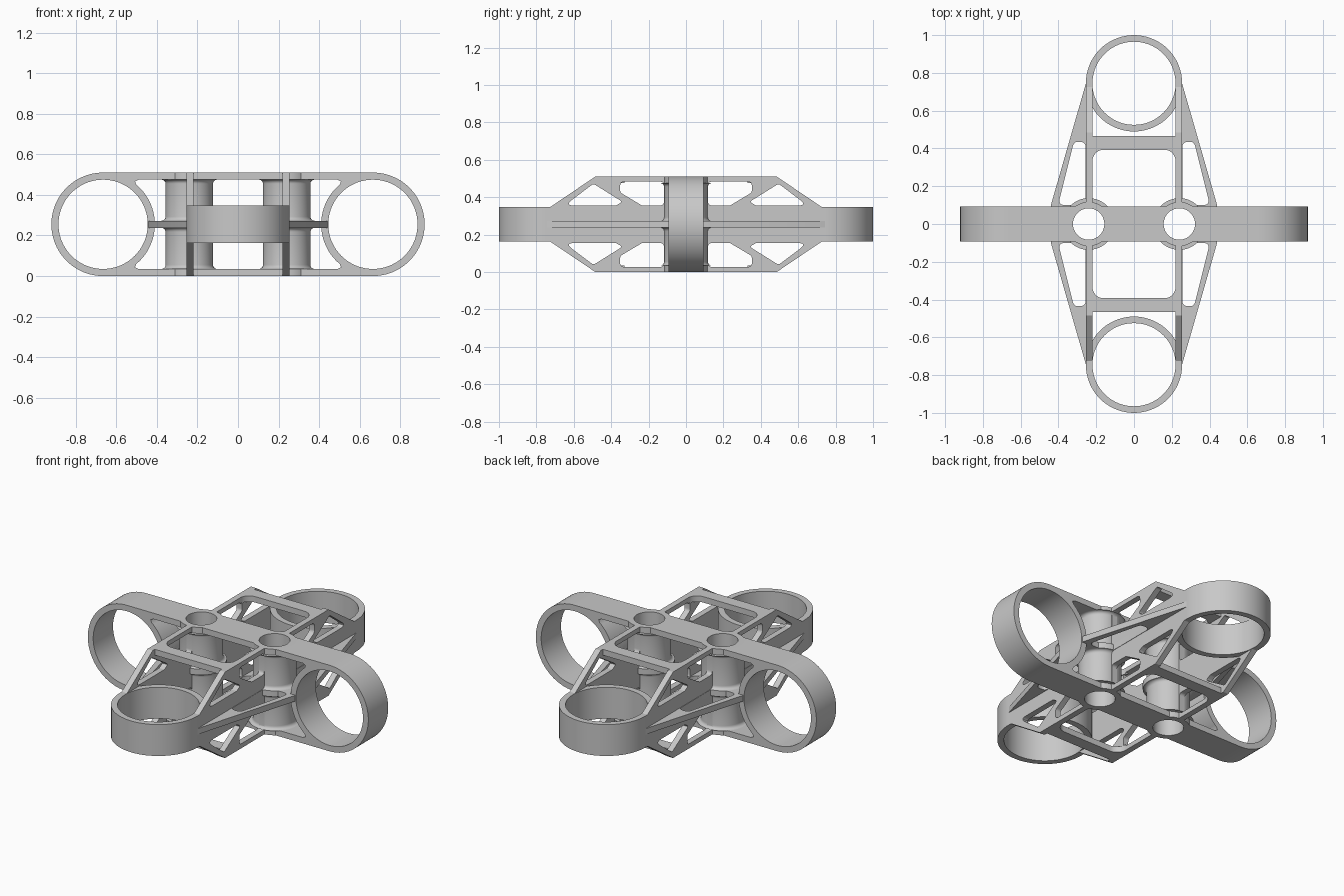
import bpy, bmesh, math
from mathutils import Matrix, Vector

cube = bpy.data.objects.get("Cube")
if cube:
    bpy.data.objects.remove(cube, do_unlink=True)

HEIGHT, MID, T = 0.51, 0.255, 0.035      # overall height, middle height, wall thickness
HALF = 0.093                             # half width of the ring bands
R_OUT, R_IN = 0.255, 0.22                # big rings
ARM_X, HOOP_Y, COL_X = 0.665, 0.745, 0.24

grey = bpy.data.materials.new("light grey")
grey.use_nodes = True
grey.diffuse_color = (0.58, 0.58, 0.58, 1)
grey.node_tree.nodes["Principled BSDF"].inputs["Base Color"].default_value = grey.diffuse_color

FLAT = Matrix.Identity(4)
FACING_Y = Matrix.Rotation(math.pi / 2, 4, "X")
FACING_X = Matrix(((0, 0, 1, 0), (1, 0, 0, 0), (0, 1, 0, 0), (0, 0, 0, 1)))


def arc(cx, cy, r, start, end, n=32):
    angles = [math.radians(start + (end - start) * i / n) for i in range(n + 1)]
    return [(cx + r * math.cos(a), cy + r * math.sin(a)) for a in angles]


def circle(cx, cy, r, n=72):
    return arc(cx, cy, r, 0, 360, n)[:-1]


def rounded(points, radius, n=6):
    """Polygon with every corner softened."""
    out = []
    for i, p in enumerate(points):
        p, a, b = Vector(p), Vector(points[i - 1]), Vector(points[(i + 1) % len(points)])
        u, v = (a - p).normalized(), (b - p).normalized()
        reach = radius / math.tan(u.angle(v) / 2)
        reach = min(reach, (a - p).length * 0.45, (b - p).length * 0.45)
        s, e = p + u * reach, p + v * reach
        for k in range(n + 1):
            t = k / n
            out.append(tuple(s * (1 - t) ** 2 + p * 2 * t * (1 - t) + e * t * t))
    return out


def link(name, mesh):
    obj = bpy.data.objects.new(name, mesh)
    bpy.context.collection.objects.link(obj)
    mesh.materials.clear()
    mesh.materials.append(grey)
    return obj


def prism(name, loops, depth, frame, offset):
    """Extrude an outline (first loop) with holes (other loops)."""
    curve = bpy.data.curves.new(name, "CURVE")
    curve.dimensions, curve.fill_mode, curve.extrude = "2D", "BOTH", depth / 2
    for loop in loops:
        spline = curve.splines.new("POLY")
        spline.points.add(len(loop) - 1)
        for point, (x, y) in zip(spline.points, loop):
            point.co = (x, y, 0, 1)
        spline.use_cyclic_u = True
    temp = bpy.data.objects.new(name + "_outline", curve)
    bpy.context.collection.objects.link(temp)
    bpy.context.view_layer.update()
    mesh = bpy.data.meshes.new_from_object(temp.evaluated_get(bpy.context.evaluated_depsgraph_get()))
    bpy.data.objects.remove(temp, do_unlink=True)
    mesh.transform(Matrix.Translation(offset) @ frame)
    bm = bmesh.new()
    bm.from_mesh(mesh)
    bmesh.ops.remove_doubles(bm, verts=bm.verts, dist=1e-5)
    bmesh.ops.recalc_face_normals(bm, faces=bm.faces)
    bm.to_mesh(mesh)
    bm.free()
    return link(name, mesh)


def lathe(name, profile, x, n=64):
    """Spin a closed (radius, height) profile about a vertical axis."""
    bm = bmesh.new()
    rings = []
    for i in range(n):
        a = math.tau * i / n
        rings.append([bm.verts.new((x + r * math.cos(a), r * math.sin(a), z)) for r, z in profile])
    m = len(profile)
    for i in range(n):
        p, q = rings[i], rings[(i + 1) % n]
        for j in range(m):
            k = (j + 1) % m
            bm.faces.new((p[j], q[j], q[k], p[k]))
    bmesh.ops.recalc_face_normals(bm, faces=bm.faces)
    mesh = bpy.data.meshes.new(name)
    bm.to_mesh(mesh)
    bm.free()
    return link(name, mesh)


def mirror(points, sx=1, sy=1, cy=0):
    return [(sx * x, cy + sy * (y - cy)) for x, y in points]


parts, bored = [], []

# Long arm: two upright rings joined by top and bottom plates
outline = arc(ARM_X, MID, R_OUT, -90, 90, 48) + arc(-ARM_X, MID, R_OUT, 90, 270, 48)
tip = [(0.49, HEIGHT - T), (0.508, 0.466)]
right_edge = tip + arc(ARM_X, MID, R_OUT, 130, 230) + mirror(tip, sy=-1, cy=MID)[::-1]
opening = right_edge + mirror(right_edge, sx=-1)[::-1]
holes = [circle(s * ARM_X, MID, R_IN) for s in (-1, 1)]
bored.append(prism("cross_arm", [outline, opening] + holes, 2 * HALF, FACING_Y, (0, 0, 0)))

# Flat rings at front and back
for name, s in (("front", -1), ("back", 1)):
    loops = [circle(0, s * HOOP_Y, R_OUT), circle(0, s * HOOP_Y, R_IN)]
    parts.append(prism(name + "_ring", loops, 2 * HALF, FLAT, (0, 0, MID - 0.003 + 0.003)))

# Side walls with truss windows
wall_corner = [(0.745, MID + HALF), (0.725, MID + HALF), (0.485, HEIGHT)]
half = wall_corner + mirror(wall_corner, sx=-1)[::-1]
wall_outline = half + mirror(half, sy=-1, cy=MID)[::-1]
triangle = rounded([(0.65, 0.355), (0.495, 0.472), (0.34, 0.375), (0.375, 0.355)], 0.018)
window = rounded([(0.118, 0.355), (0.118, 0.483), (0.352, 0.483), (0.352, 0.425), (0.235, 0.355)], 0.022)
windows = [mirror(h, sx, sz, MID) for h in (triangle, window) for sx in (-1, 1) for sz in (-1, 1)]
# Thin triangular gussets outside each wall
gusset_hole = rounded([(0.257, 0.1), (0.257, 0.435), (0.318, 0.435), (0.402, 0.1)], 0.028)
gusset_outline = [(0.23, 0.75), (0.253, 0.75), (0.44, 0.1), (0.44, -0.1), (0.253, -0.75), (0.23, -0.75)]
for name, s in (("left", 1), ("right", -1)):
    x = s * (R_OUT + R_IN) / 2
    bored.append(prism(name + "_wall", [wall_outline] + windows, T, FACING_X, (x, 0, 0)))
    loops = [mirror(l, sx=s) for l in (gusset_outline, gusset_hole, mirror(gusset_hole, sy=-1))]
    bored.append(prism(name + "_gusset", loops, T, FLAT, (0, 0, MID)))

# Crossbars with rounded inner corners
bar = ([(-0.235, 0.465), (0.235, 0.465), (0.235, 0.33)]
       + arc(0.16, 0.333, 0.06, 0, 90, 10) + arc(-0.16, 0.333, 0.06, 90, 180, 10) + [(-0.235, 0.33)])
for end, s in (("front", -1), ("back", 1)):
    for level, z in (("bottom", T / 2), ("top", HEIGHT - T / 2)):
        parts.append(prism(f"{end}_{level}_crossbar", [mirror(bar, sy=s)], T, FLAT, (0, 0, z)))

# Hollow columns with small fillets where they meet the plates
COL_R, BORE, FILLET = 0.117, 0.083, 0.02
lower = [(BORE, 0), (COL_R, 0), (COL_R, T)]
for z, turn in ((T, 1), (MID - T / 2, -1)):
    fillet = arc(COL_R + FILLET, z + turn * FILLET, FILLET, 180, 180 + turn * 90, 5)
    lower += fillet[::-1] if turn == 1 else fillet
column = lower + mirror(lower, sy=-1, cy=MID)[::-1]
for name, s in (("left", 1), ("right", -1)):
    parts.append(lathe(name + "_column", column, s * COL_X))

# Bore the column holes through everything they cross
cutters = [prism("bore_cutter", [circle(s * COL_X, 0, BORE, 64)], 1, FLAT, (0, 0, MID)) for s in (-1, 1)]
for obj in bored:
    bpy.context.view_layer.objects.active = obj
    for cutter in cutters:
        mod = obj.modifiers.new("bore", "BOOLEAN")
        mod.operation, mod.solver, mod.object = "DIFFERENCE", "EXACT", cutter
        bpy.ops.object.modifier_apply(modifier=mod.name)
for cutter in cutters:
    bpy.data.objects.remove(cutter, do_unlink=True)

# Smooth round surfaces, sharp edges
bpy.ops.object.select_all(action="DESELECT")
for obj in parts + bored:
    obj.select_set(True)
bpy.context.view_layer.objects.active = bored[0]
bpy.ops.object.shade_smooth_by_angle(angle=math.radians(30))
